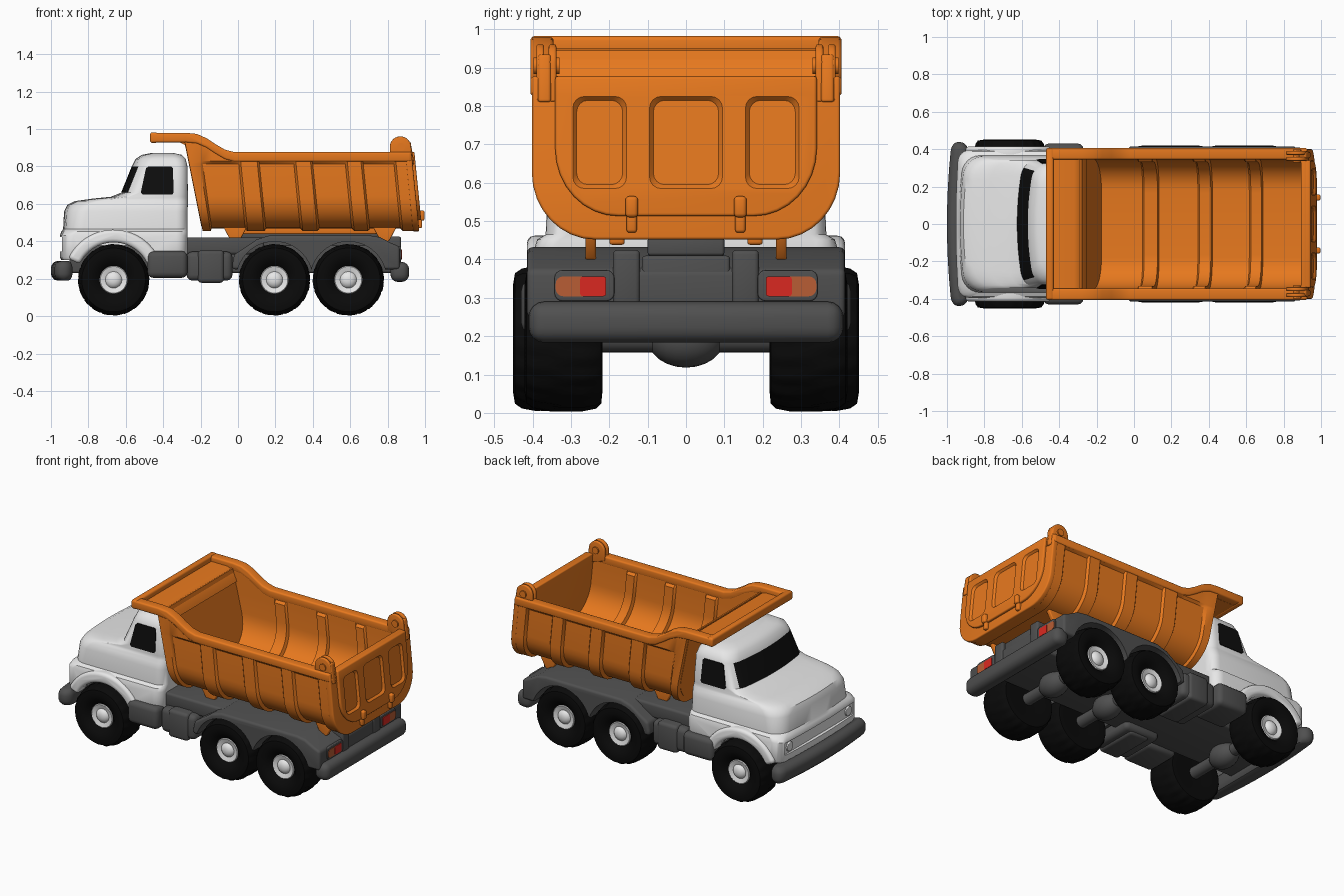
import bpy, bmesh, math

if "Cube" in bpy.data.objects:
    bpy.data.objects.remove(bpy.data.objects["Cube"])


def material(name, rgb):
    m = bpy.data.materials.new(name)
    m.diffuse_color = (*rgb, 1)
    m.use_nodes = True
    m.node_tree.nodes["Principled BSDF"].inputs["Base Color"].default_value = m.diffuse_color
    return m


WHITE = material("cab white", (0.8, 0.8, 0.8))
ORANGE = material("bed orange", (0.8, 0.19, 0.013))
GREY = material("chassis grey", (0.08, 0.08, 0.08))
BLACK = material("tyre black", (0.003, 0.003, 0.003))
GLASS = material("window black", (0.004, 0.004, 0.004))
RED = material("lamp red", (0.7, 0.022, 0.015))
AMBER = material("lamp amber", (0.48, 0.11, 0.035))


def loft(name, rings, mat, bevel=0, seg=3):
    """Skin closed rings of equal length and cap both ends."""
    bm = bmesh.new()
    vs = [[bm.verts.new(p) for p in r] for r in rings]
    n = len(vs[0])
    for a, b in zip(vs, vs[1:]):
        for i in range(n):
            j = (i + 1) % n
            bm.faces.new((a[i], a[j], b[j], b[i]))
    bm.faces.new(vs[0])
    bm.faces.new(vs[-1])
    bmesh.ops.recalc_face_normals(bm, faces=bm.faces)
    if bevel:
        edges = [e for e in bm.edges if e.calc_face_angle(0) > math.radians(35)]
        bmesh.ops.bevel(bm, geom=edges, offset=bevel, segments=seg, profile=0.5,
                        affect='EDGES', clamp_overlap=True)
    me = bpy.data.meshes.new(name)
    bm.to_mesh(me)
    bm.free()
    me.materials.append(mat)
    ob = bpy.data.objects.new(name, me)
    bpy.context.collection.objects.link(ob)
    return ob


def box(name, x, y, z, mat, bevel=0.0, seg=3):
    rings = [[(a, y[0], z[0]), (a, y[1], z[0]), (a, y[1], z[1]), (a, y[0], z[1])] for a in x]
    return loft(name, rings, mat, bevel, seg)


def prism(name, pts, y0, y1, mat, bevel=0.0):
    return loft(name, [[(x, y, z) for x, z in pts] for y in (y0, y1)], mat, bevel)


def circle(cx, cz, r, n=40, a0=0, a1=360):
    k = n if a1 - a0 >= 360 else n - 1
    return [(cx + r * math.cos(math.radians(a0 + (a1 - a0) * i / k)),
             cz + r * math.sin(math.radians(a0 + (a1 - a0) * i / k))) for i in range(n)]


def round_rect(cy, cz, hy, hz, r):
    out = []
    for sy, sz, a in ((1, 1, 0), (-1, 1, 90), (-1, -1, 180), (1, -1, 270)):
        out += circle(cy + sy * (hy - r), cz + sz * (hz - r), r, 5, a, a + 90)
    return out


def cut(ob, cutters):
    for c in cutters:
        m = ob.modifiers.new("cut", 'BOOLEAN')
        m.operation, m.solver, m.object = 'DIFFERENCE', 'EXACT', c
    dg = bpy.context.evaluated_depsgraph_get()
    me = bpy.data.meshes.new_from_object(ob.evaluated_get(dg))
    ob.modifiers.clear()
    ob.data = me
    for c in cutters:
        bpy.data.objects.remove(c)


# axle position and sideways offset of its wheels
AXLES, WZ = ((-0.665, 0), (0.195, -.03), (0.59, -.03)), 0.194
SIDES = (-1, 1)


# --- cab: stacked rounded sections (z, front, back, half width, corner, bow)
def section(z, xf, xb, hw, r, bow):
    rb = min(r, .06)
    pts = [(xf, (hw - r) * (1 - i / 4)) for i in range(1, 8)]
    for cx, cy, a0, q in ((xf + r, r - hw, 180, r), (xb - rb, rb - hw, 270, rb),
                          (xb - rb, hw - rb, 0, rb), (xf + r, hw - r, 90, r)):
        pts += circle(cx, cy, q, 7, a0, a0 + 90)
    return [(x + bow * ((xb - x) / (xb - xf)) ** 2 * (y / hw) ** 2, y, z) for x, y in pts]


cab = loft("cab", [section(*s) for s in (
    (.30, -.945, -.28, .385, .05, .015), (.315, -.953, -.27, .395, .06, .015),
    (.43, -.953, -.27, .395, .06, .015), (.452, -.945, -.27, .388, .07, .02), (.465, -.935, -.27, .366, .09, .025),
    (.56, -.93, -.27, .362, .1, .03), (.595, -.912, -.268, .354, .11, .03),
    (.615, -.872, -.268, .344, .11, .03), (.628, -.78, -.268, .341, .1, .03),
    (.638, -.68, -.268, .341, .08, .03), (.66, -.625, -.268, .341, .08, .035),
    (.80, -.568, -.27, .324, .08, .035), (.84, -.548, -.28, .306, .08, .03),
    (.862, -.515, -.3, .27, .08, .03), (.873, -.46, -.35, .2, .045, .02))], WHITE)
cab.data.materials.append(GLASS)
for f in cab.data.polygons:      # windscreen band on the front of the upper cab
    if .7 < f.center.z < .76 and f.normal.x < -.77:
        f.material_index = 1
cutters = [prism("arch_cutter", circle(AXLES[0][0], WZ, .207), s * .2, s * .5, WHITE) for s in SIDES]
cutters.append(box("grille_cutter", (-1.1, -.933), (-.345, .345), (.345, .422), WHITE))
cut(cab, cutters)


def cab_y(z):
    return .341 - .017 * (z - .66) / .14


for s in SIDES:
    loft("side_window", [[(x, s * (cab_y(z) + d), z) for x, z in
         ((-.52, .66), (-.51, .65), (-.352, .65), (-.344, .66), (-.348, .79), (-.358, .80), (-.48, .80), (-.492, .79))]
         for d in (-.005, .004)], GLASS)
    prism("front_fender", circle(AXLES[0][0], WZ, .268, 24, 22, 155) + circle(AXLES[0][0], WZ, .2, 24, 22, 155)[::-1],
          s * .33, s * .415, WHITE, .02)
    loft("headlight", [[(x, y, z) for y, z in circle(s * .295, .383, .03, 20)] for x in (-.925, -.942)], WHITE, .004)
loft("front_bumper", [section(z, -1 + d, -.885 - d * .6, .438 - d, .05 - d * .5, .025)
     for z, d in ((.19, .035), (.195, .018), (.21, .005), (.225, 0), (.26, 0), (.275, .005), (.29, .018), (.295, .035))], GREY)

# --- chassis
box("frame", (-.9, .84), (-.21, .21), (.23, .38), GREY, .015)
box("deck", (-.28, .14), (-.34, .34), (.33, .42), GREY, .015)
for s in SIDES:
    box("running_board", (-.485, -.27), sorted((s * .2, s * .43)), (.205, .348), GREY, .03)
    box("side_tank", (-.275, -.03), sorted((s * .1, s * .392)), (.19, .345), GREY, .03)
    box("tank_cover", (-.215, -.075), sorted((s * .12, s * .402)), (.178, .352), GREY, .02)
fender = prism("rear_fender", [(-.03, .28), (-.02, .33), (.05, .375), (.1, .41), (.17, .432), (.7, .432),
               (.76, .422), (.82, .39), (.865, .372), (.865, .25), (-.03, .25)], -.415, .415, GREY, .015)
cut(fender, [prism("arch_cutter", circle(x, WZ, .205), s * .2, s * .6, GREY) for x, _ in AXLES[1:] for s in SIDES])
box("rear_bumper", (.815, .915), (-.41, .41), (.183, .29), GREY, .04, 4)
box("rear_panel", (.78, .862), (-.115, .115), (.29, .41), GREY, .01)
for s in SIDES:
    box("rear_post", (.76, .872), sorted((s * .12, s * .19)), (.28, .425), GREY, .012)
    loft("lamp_housing", [[(x, y, z) for y, z in round_rect(s * .265, .332, .078, .04, .02)] for x in (.85, .872)], GREY, .004)
    loft("turn_lamp", [[(x, y, z) for y, z in round_rect(s * .274, .33, .066, .026, .02)] for x in (.866, .8745)], AMBER)
    loft("brake_lamp", [[(x, y, z) for y, z in round_rect(s * .242, .33, .034, .026, .008)] for x in (.867, .876)], RED)


# --- axles and wheels
def lathe(name, prof, cx, s, mat, n=64, tread=()):
    rings = []
    for k, (r, y) in enumerate(prof):
        ring = []
        for i in range(n):
            low = k in tread and ((i + 2 * (k > tread[len(tread) // 2])) // 2) % 2
            q = r - (.005 if low else 0)
            a = 2 * math.pi * i / n
            ring.append((cx + q * math.cos(a), s * y, WZ + q * math.sin(a)))
        rings.append(ring)
    return loft(name, rings, mat)


TYRE = [(.08, .26), (.14, .248), (.17, .251), (.183, .265), (.19, .3), (.191, .345), (.19, .39), (.183, .428),
        (.17, .446), (.14, .451), (.1, .44), (.072, .41)]
RIM = [(.075, .3), (.075, .416), (.071, .42), (.05, .414), (.044, .412), (.04, .418), (.03, .427), (.015, .432), (.003, .433)]
for x, dy in AXLES:
    prism("axle", circle(x, WZ, .036, 24), -.3, .3, GREY)
    ball = [(.075 * math.sin(math.pi * i / 12) + .001, -.1 * math.cos(math.pi * i / 12)) for i in range(13)]
    lathe("differential", ball, x, 1, GREY, 24)
    for s in SIDES:
        lathe("tyre", [(r, y + dy) for r, y in TYRE], x, s, BLACK, 80, (3, 4, 5, 6, 7))
        lathe("rim", [(r, y + dy) for r, y in RIM], x, s, WHITE, 40)

# --- dump bed: U-shaped shell, leaning slightly backwards
RIMLINE = [(-.47, .953), (-.28, .953), (-.22, .947), (-.17, .925), (-.12, .892), (-.07, .863), (-.02, .85), (.925, .85)]


def rim_z(x):
    for (a, za), (b, zb) in zip(RIMLINE, RIMLINE[1:]):
        if x <= b:
            return za + (zb - za) * (x - a) / (b - a)
    return .85


def u_shape(off, top, top_off=None, n=8):
    """U outline; the strip above the panels may have its own offset."""
    w, zb, a, b = .376 + off, .478 - off, .165, .175
    wt = .376 + (off if top_off is None else top_off)
    half = [(wt, top), (wt, .828), (w, .814)]
    half += [(w - a + a * math.cos(t), zb + b - b * math.sin(t)) for t in (math.pi / 2 * i / n for i in range(n + 1))]
    return half + [(-y, z) for y, z in half[::-1]]


def lean(x, pts, k=.1):
    return [(x + (.65 - z) * k, y, z) for y, z in pts]


# outer pressed panels between ribs, inner pilasters behind the ribs
RIB, PANEL, WALL, PIL = .024, .010, -.03, -.045
stations = [(-.228, RIB, WALL, .2), (-.178, RIB, WALL, .16), (-.166, PANEL, WALL, .14), (-.12, PANEL, WALL, .1),
            (-.08, PANEL, WALL, .1), (-.03, PANEL, WALL, .1)]
for a, b in ((.02, .125), (.315, .41), (.59, .68)):
    stations += [(a, PANEL, WALL, .1), (a + .012, RIB, WALL, .1), (a + .022, RIB, PIL, .1),
                 (b - .012, RIB, PIL, .1), (b - .005, RIB, WALL, .1), (b + .006, PANEL, WALL, .1)]
stations += [(.85, PANEL, WALL, .1), (.862, RIB, WALL, .1), (.94, RIB, WALL, .1)]
rings = []
for x, out, inn, k in stations:
    top = rim_z(x - .25 * k)
    rings.append(lean(x, u_shape(out, top, RIB) + u_shape(inn, top, WALL)[::-1], k))
loft("bed_shell", rings, ORANGE)
loft("bed_front_wall", [lean(-.23, u_shape(.0, .945), .2), lean(-.208, u_shape(.0, .945), .24)], ORANGE)

# rim, canopy and its lip
for s in SIDES:
    prism("bed_rim", [(x, z + .027) for x, z in RIMLINE] + [(x, z - .024) for x, z in RIMLINE[::-1]],
          s * .345, s * .406, ORANGE, .01)
prism("canopy", [(-.46, .928), (-.31, .928), (-.285, .915), (-.27, .87), (-.25, .87), (-.272, .92), (-.295, .942), (-.32, .95),
      (-.46, .95)], -.36, .36, ORANGE)
box("canopy_lip", (-.47, -.43), (-.405, .405), (.926, .983), ORANGE, .012)

# bed underframe
for s in SIDES:
    box("bed_rail", (0, .74), sorted((s * .16, s * .2)), (.438, .48), ORANGE, .008)
box("lift_beam", (0, .8), (-.1, .1), (.41, .458), GREY, .008)

# --- tailgate with three recessed panels
loft("tailgate_frame", [lean(x, u_shape(.026, .878)) for x in (.915, .95)], ORANGE, .008)
gate = loft("tailgate_panel", [lean(x, u_shape(-.035, .878)) for x in (.93, .966)], ORANGE, .008)
cut(gate, [loft("recess_cutter", [lean(x, round_rect(y, .705, h + d, .12 + d, .03))
           for x, d in ((.953, -.01), (.966, 0), (1.05, .002))], ORANGE) for y, h in ((-.225, .07), (0, .095), (.225, .07))])
for s in SIDES:
    box("tailgate_latch", (.95, .997), sorted((s * .125, s * .158)), (.51, .565), ORANGE, .01)
    box("latch_foot", (.94, .985), sorted((s * .128, s * .155)), (.47, .53), ORANGE, .008)
    # top hinges
    for y in (.338, .37):
        prism("hinge_ear", circle(.868, .905, .056, 18, 0, 180) + [(.812, .85), (.936, .81)],
              s * y, s * (y + .02), ORANGE, .006)
    prism("hinge_pin", circle(.872, .905, .022, 20), s * .33, s * .398, ORANGE)
    prism("hinge_arm", [(.88, .935), (.922, .935), (.944, .81), (.92, .81)], s * .352, s * .386, ORANGE, .008)
    # pivot brackets under the bed
    for x in (-.015, .785):
        prism("pivot_bracket", [(x - .065, .50), (x + .065, .50), (x + .06, .47), (x + .025, .405), (x + .01, .395),
              (x - .01, .395), (x - .025, .405), (x - .06, .47)], s * .235, s * .262, ORANGE, .006)

# --- smooth shading with crisp edges
bpy.ops.object.select_all(action='DESELECT')
for ob in bpy.context.collection.objects:
    ob.select_set(True)
    bpy.context.view_layer.objects.active = ob
bpy.ops.object.shade_smooth_by_angle(angle=math.radians(35))
